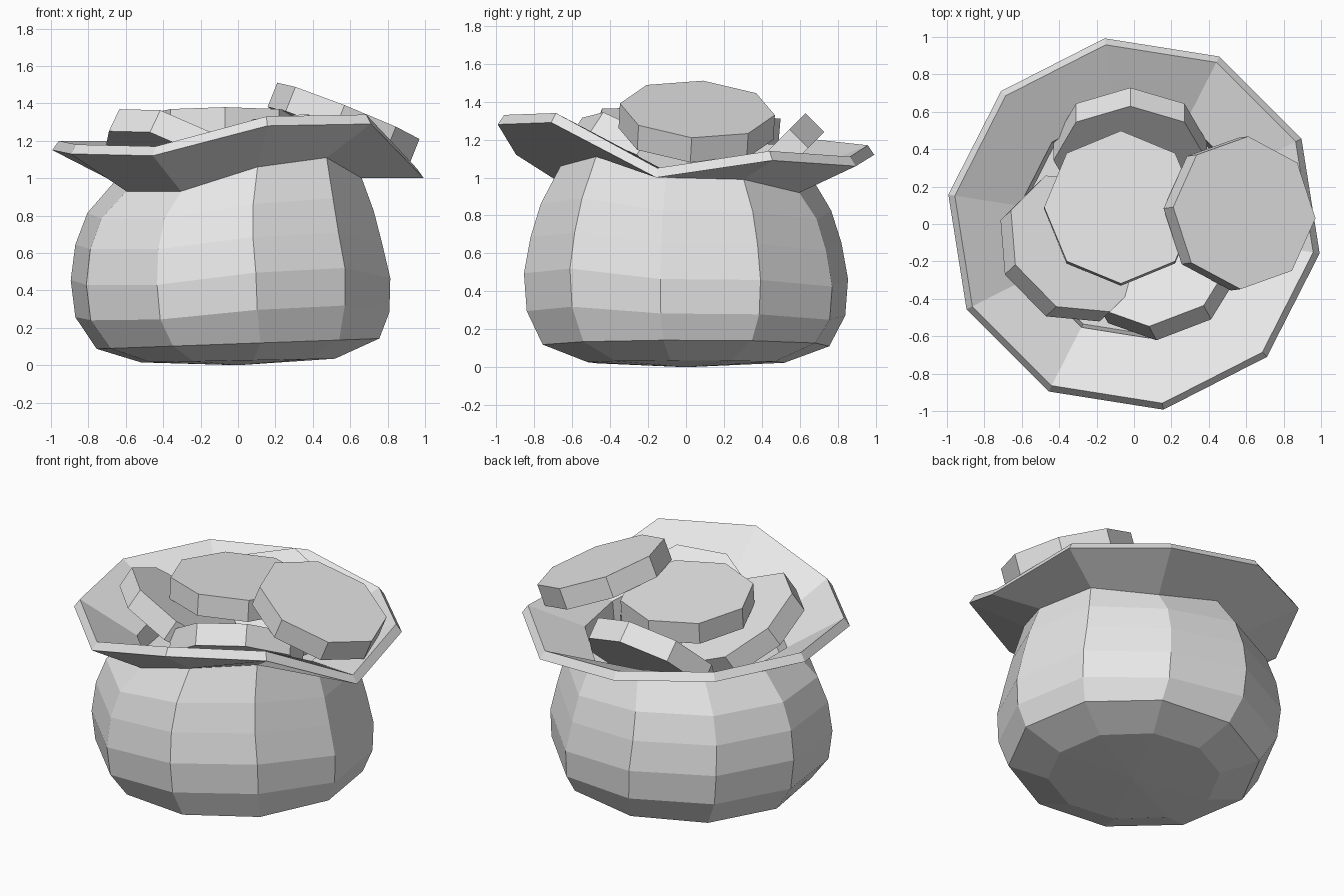
import bpy, bmesh, math
from mathutils import Vector, Matrix

cube = bpy.data.objects.get("Cube")
if cube:
    bpy.data.objects.remove(cube, do_unlink=True)

# One plain grey for everything
grey = bpy.data.materials.new("light_grey")
grey.use_nodes = True
grey.diffuse_color = (0.8, 0.8, 0.8, 1)
grey.node_tree.nodes["Principled BSDF"].inputs["Base Color"].default_value = (0.8, 0.8, 0.8, 1)


def add_object(name, bm):
    bmesh.ops.recalc_face_normals(bm, faces=bm.faces)
    mesh = bpy.data.meshes.new(name)
    bm.to_mesh(mesh)
    bm.free()
    mesh.materials.append(grey)
    obj = bpy.data.objects.new(name, mesh)
    bpy.context.collection.objects.link(obj)
    return obj


SIDES = 10
ANGLES = [math.radians(27 + 36 * i) for i in range(SIDES)]

# Uneven heights of the gathered neck and the floppy rim, anticlockwise
NECK = [0.99, 0.92, 1.00, 1.00, 0.98, 0.93, 0.93, 1.06, 1.11, 1.00]
RIM = [1.09, 1.06, 1.12, 1.15, 1.15, 1.13, 1.12, 1.28, 1.29, 1.00]


def ring(bm, radius, heights, shift=0.0):
    return [bm.verts.new((radius * math.cos(a) + shift, radius * math.sin(a), z))
            for a, z in zip(ANGLES, heights)]


def wavy(z, weight, lean=0.0):
    """Heights that follow the neck by weight and rise toward +x by lean."""
    return [z + weight * (n - 0.99) + lean * math.cos(a) for n, a in zip(NECK, ANGLES)]


# Sack: outside from the base up, over the rim, then down the inside
bm = bmesh.new()
rings = [
    ring(bm, 0.525, wavy(0.025, 0, 0.010)),
    ring(bm, 0.765, wavy(0.115, 0, 0.028)),
    ring(bm, 0.850, wavy(0.27, 0.35, 0.010), -0.03),
    ring(bm, 0.865, wavy(0.46, 0.50), -0.04),
    ring(bm, 0.830, wavy(0.65, 0.50), -0.05),
    ring(bm, 0.775, wavy(0.82, 0.60), -0.04),
    ring(bm, 0.670, NECK),
    ring(bm, 1.005, RIM),
    ring(bm, 0.970, [z + 0.05 for z in RIM]),
    ring(bm, 0.620, [z + 0.03 for z in NECK]),
    ring(bm, 0.600, wavy(0.85, 0)),
]
for low, high in zip(rings, rings[1:]):
    for i in range(SIDES):
        j = (i + 1) % SIDES
        bm.faces.new((low[i], low[j], high[j], high[i]))
for loop, z in ((rings[0], 0.0), (rings[-1], 0.85)):
    centre = bm.verts.new((0, 0, z))
    for i in range(SIDES):
        bm.faces.new((loop[i], loop[(i + 1) % SIDES], centre))
add_object("sack", bm)


# Coins: octagonal discs placed by the centre and normal of the upper face
def coin(name, centre, normal, corner, radius=0.41, thickness=0.14):
    n = Vector(normal).normalized()
    c = Vector(corner)
    x = (c - n * c.dot(n)).normalized()
    y = n.cross(x)
    turn = Matrix((x, y, n)).transposed().to_4x4()
    bm = bmesh.new()
    bmesh.ops.create_cone(bm, cap_ends=True, segments=8, radius1=radius,
                          radius2=radius, depth=thickness)
    # Put a corner of the octagon on the local x axis
    first = max(bm.verts, key=lambda v: v.co.x).co
    spin = Matrix.Rotation(-math.atan2(first.y, first.x), 4, 'Z')
    drop = Matrix.Translation((0, 0, -thickness / 2))
    bm.transform(Matrix.Translation(centre) @ turn @ drop @ spin)
    add_object(name, bm)


coin("centre_coin", (-0.07, 0.09, 1.345), (0, 0.085, 1), (0, 1, 0))
coin("left_coin", (0.59, 0.06, 1.36), (0.40, 0.055, 1), (-0.38, 0.03, 0.15))
coin("right_coin", (-0.30, -0.105, 1.16), (0.40, 0.37, 0.84), (-0.34, -0.115, 0.21))
coin("front_coin", (0.137, -0.20, 1.105), (-0.28, 0.53, 0.80), (0.235, -0.235, 0.238))
coin("back_coin", (-0.02, 0.34, 1.05), (0, -0.7, 0.7), (0, 0.7, 0.7))
